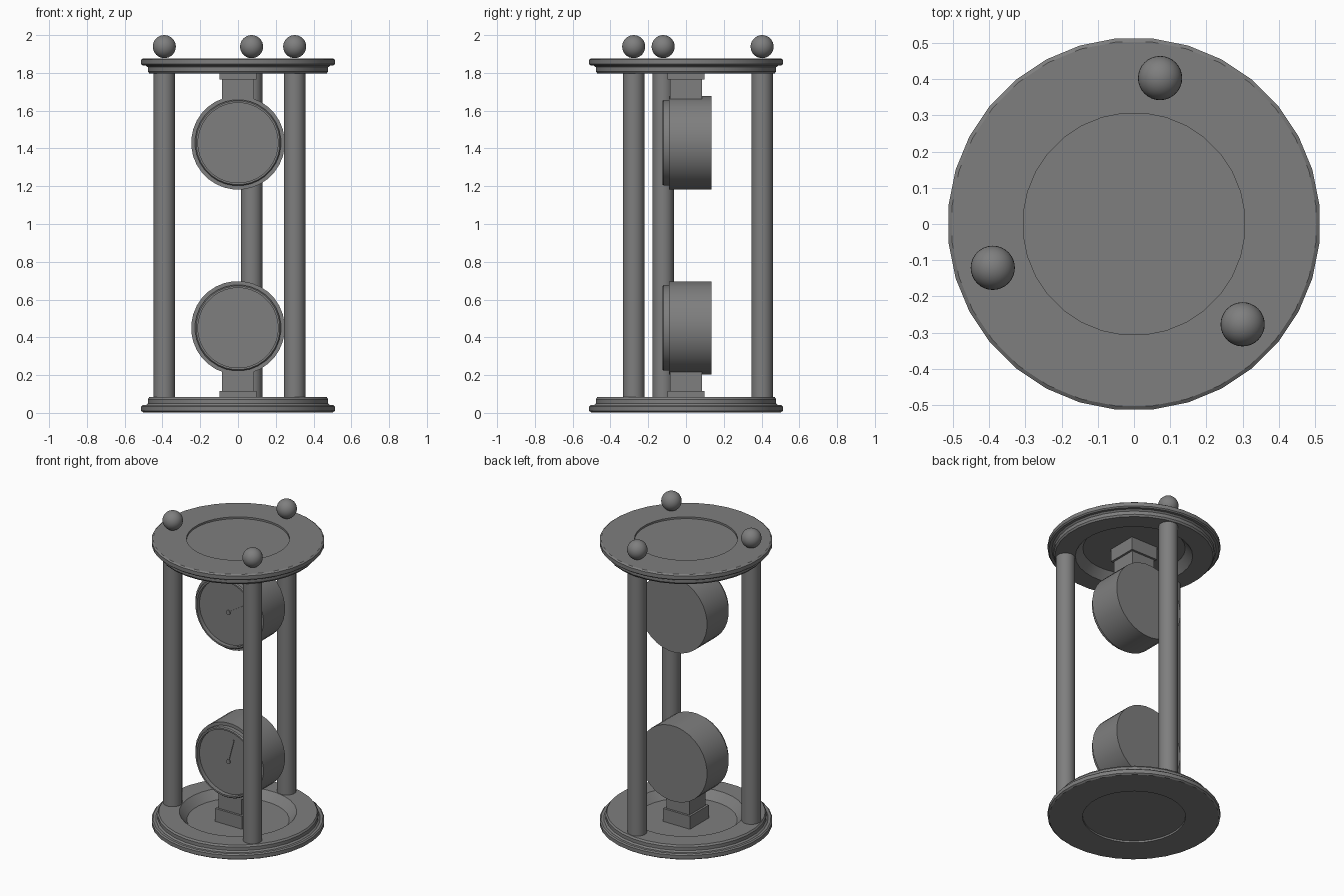
import bpy, bmesh, math
from mathutils import Matrix, Vector

if "Cube" in bpy.data.objects:
    bpy.data.objects.remove(bpy.data.objects["Cube"])

GREY = (0.21, 0.21, 0.21, 1)
metal = bpy.data.materials.new("plain_grey")
metal.use_nodes = True
metal.diffuse_color = GREY
metal.node_tree.nodes["Principled BSDF"].inputs["Base Color"].default_value = GREY

PLATE_TOP = 1.88
MIRROR = Matrix.Translation((0, 0, PLATE_TOP)) @ Matrix.Scale(-1, 4, (0, 0, 1))


def finish(name, bm, matrix=Matrix(), smooth=True):
    """Turn a bmesh into a coloured, shaded object."""
    bmesh.ops.transform(bm, matrix=matrix, verts=bm.verts)
    bmesh.ops.recalc_face_normals(bm, faces=bm.faces)
    mesh = bpy.data.meshes.new(name)
    bm.to_mesh(mesh)
    bm.free()
    mesh.materials.append(metal)
    obj = bpy.data.objects.new(name, mesh)
    bpy.context.collection.objects.link(obj)
    if smooth:
        bpy.ops.object.select_all(action="DESELECT")
        obj.select_set(True)
        bpy.context.view_layer.objects.active = obj
        bpy.ops.object.shade_smooth_by_angle(angle=math.radians(30))
    return obj


def lathe(name, profile, matrix=Matrix(), sides=32):
    """Revolve a radius/height profile round z, flat edges on the axes."""
    bm = bmesh.new()
    turn = Matrix.Rotation(math.pi / sides, 3, "Z")
    verts = [bm.verts.new(turn @ Vector((r, 0, z))) for r, z in profile]
    edges = [bm.edges.new(pair) for pair in zip(verts, verts[1:])]
    bmesh.ops.spin(bm, geom=verts + edges, cent=(0, 0, 0), axis=(0, 0, 1),
                   angle=math.tau, steps=sides)
    bmesh.ops.remove_doubles(bm, verts=bm.verts, dist=0.0001)
    return finish(name, bm, matrix)


def box(name, size, centre, matrix=Matrix()):
    bm = bmesh.new()
    bmesh.ops.create_cube(bm, size=1)
    place = Matrix.Translation(centre) @ Matrix.Diagonal((*size, 1))
    return finish(name, bm, matrix @ place, smooth=False)


PLATE = [(0, 0.015), (0.307, 0.015), (0.307, 0.003), (0.505, 0.003),
         (0.515, 0.01), (0.515, 0.034), (0.507, 0.041), (0.49, 0.041),
         (0.48, 0.05), (0.48, 0.072), (0.472, 0.083), (0.35, 0.083),
         (0.305, 0.03), (0, 0.03)]
DRUM = [(0, -0.135), (0.248, -0.135), (0.248, 0.09), (0.228, 0.09),
        (0.228, 0.118), (0.222, 0.125), (0.212, 0.125), (0.212, 0.097), (0, 0.097)]
HUB = [(0, 0.09), (0.014, 0.09), (0.014, 0.104), (0, 0.104)]
DRUM_HEIGHT = 0.45
FACE_FRONT = Matrix.Rotation(math.pi / 2, 4, "X")

# Two mirrored ends: plate, stepped bracket and gauge; only the hand differs
for end, flip, hand in (("lower", Matrix(), (0.04, 0.15)),
                        ("upper", MIRROR, (0.107, 0.067))):
    lathe(end + "_plate", PLATE, flip)
    box(end + "_bracket_base", (0.196, 0.196, 0.09), (0, 0, 0.07), flip)
    box(end + "_bracket_block", (0.168, 0.168, 0.13), (0, 0, 0.165), flip)

    height = (flip @ Vector((0, 0, DRUM_HEIGHT))).z
    gauge = Matrix.Translation((0, 0, height)) @ FACE_FRONT
    lathe(end + "_gauge", DRUM, gauge)
    lathe(end + "_hand_hub", HUB, gauge, 16)
    length = math.hypot(*hand)
    turn = gauge @ Matrix.Rotation(math.atan2(hand[1], hand[0]), 4, "Z")
    box(end + "_hand", (length, 0.006, 0.005), (length / 2, 0, 0.101), turn)

# Three pillars, each with a ball finial above the top plate
for name, x, y in (("left_pillar", 0.30, -0.277), ("right_pillar", -0.39, -0.121),
                   ("back_pillar", 0.072, 0.403)):
    spot = Matrix.Translation((x, y, 0))
    lathe(name, [(0, 0.06), (0.057, 0.06), (0.057, 1.82), (0, 1.82)], spot)
    bm = bmesh.new()
    bmesh.ops.create_uvsphere(bm, u_segments=32, v_segments=16, radius=0.061)
    finish(name + "_ball", bm, Matrix.Translation((x, y, 1.939)))
